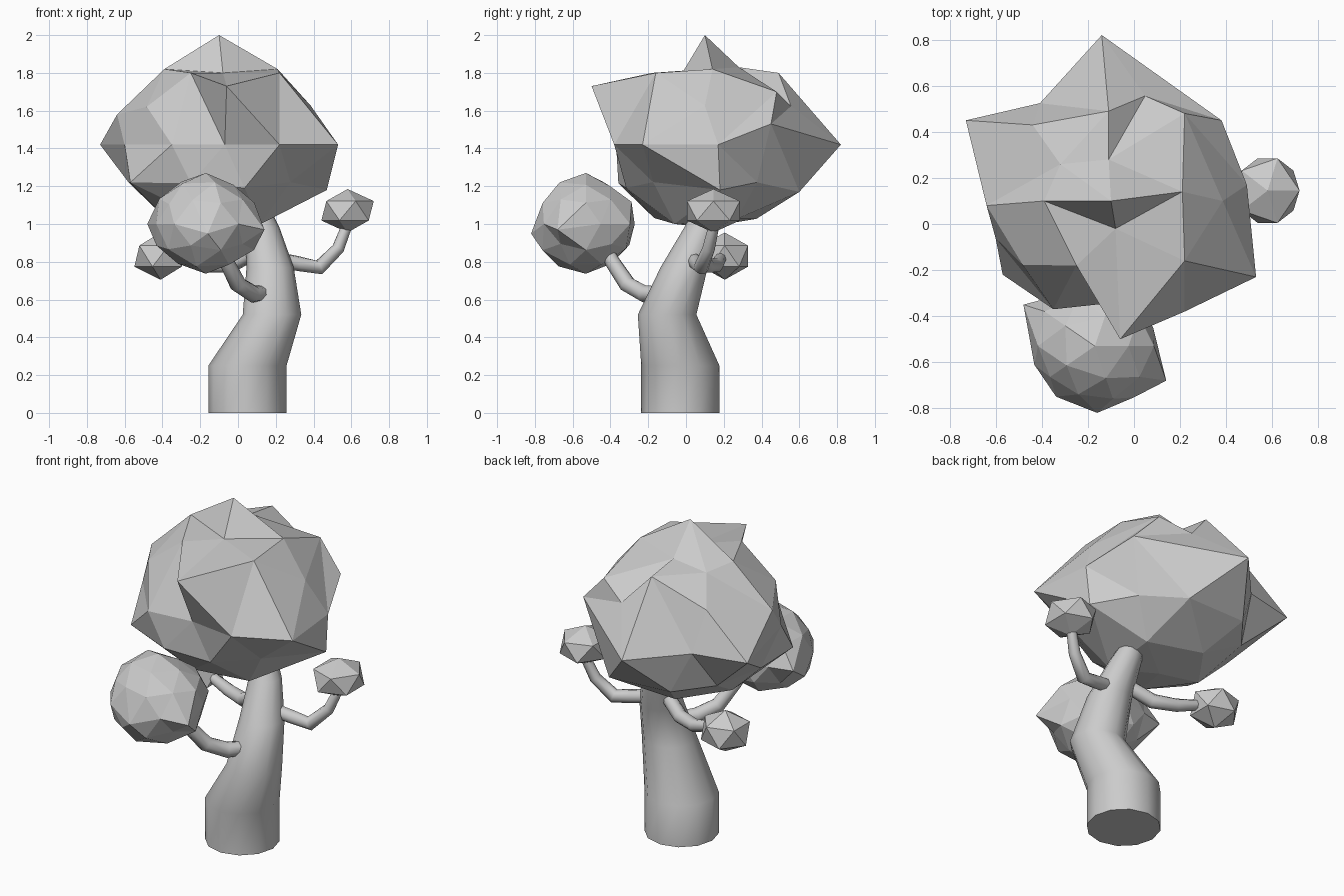
import bpy, bmesh, math, random
from mathutils import Vector

if "Cube" in bpy.data.objects:
    bpy.data.objects.remove(bpy.data.objects["Cube"])

random.seed(4)


def finish(bm, name, smooth):
    bmesh.ops.recalc_face_normals(bm, faces=bm.faces)
    mesh = bpy.data.meshes.new(name)
    bm.to_mesh(mesh)
    bm.free()
    if smooth:
        mesh.shade_smooth()
        mesh.set_sharp_from_angle(angle=math.radians(50))
    obj = bpy.data.objects.new(name, mesh)
    bpy.context.collection.objects.link(obj)
    return obj


def tube(name, path, sides, level=False):
    """Loft rings along (x, y, z, radius) points; level keeps rings horizontal."""
    bm = bmesh.new()
    pts = [Vector(p[:3]) for p in path]
    up = Vector((0, 0, 1))
    rings = []
    for i, p in enumerate(pts):
        tangent = pts[min(i + 1, len(pts) - 1)] - pts[max(i - 1, 0)]
        rot = up.rotation_difference(up if level else tangent)
        ring = []
        for k in range(sides):
            a = 2 * math.pi * k / sides
            offset = Vector((math.cos(a), math.sin(a), 0)) * path[i][3]
            ring.append(bm.verts.new(p + rot @ offset))
        rings.append(ring)
    for a, b in zip(rings, rings[1:]):
        for k in range(sides):
            n = (k + 1) % sides
            bm.faces.new((a[k], a[n], b[n], b[k]))
    bm.faces.new(rings[0])
    bm.faces.new(rings[-1])
    return finish(bm, name, True)


def tuft(name, centre, radii, subdiv, jitter=0.0, spikes=()):
    """Faceted leaf ball; each spike pulls the best aligned free vertex to a point."""
    bm = bmesh.new()
    bmesh.ops.create_icosphere(bm, subdivisions=subdiv, radius=1)
    c = Vector(centre)
    free = list(bm.verts)
    directions = {v: v.co.normalized() for v in free}
    for v in free:
        s = 1 + random.uniform(-jitter, jitter)
        v.co = c + Vector([d * r * s for d, r in zip(directions[v], radii)])
    for spike in spikes:
        d = Vector([(q - o) / r for q, o, r in zip(spike, centre, radii)]).normalized()
        best = max(free, key=lambda v: directions[v].dot(d))
        if directions[best].dot(d) > 0.86:
            best.co = spike
            free.remove(best)
    return finish(bm, name, False)


# Trunk
tube("trunk", [(.05, -.03, 0, .207), (.05, -.03, .25, .207), (.18, -.10, .52, .155),
               (.17, -.01, .77, .125), (.13, .08, .98, .09), (.10, .11, 1.08, .07)], 12, True)

# Branches
tube("right_branch", [(.22, .04, .81, .04), (.32, .06, .79, .04), (.43, .08, .77, .04),
                      (.53, .12, .87, .033), (.58, .15, 1.0, .028)], 8)
tube("front_branch", [(.14, -.14, .63, .04), (.08, -.22, .63, .047), (0, -.31, .68, .045),
                      (-.06, -.39, .80, .04), (-.10, -.44, .90, .035)], 8)
tube("left_branch", [(.12, .04, .87, .04), (-.04, .11, .78, .042), (-.17, .16, .78, .038),
                     (-.34, .19, .83, .028)], 8)

# Leaf tufts on the branches
tuft("right_tuft", (.58, .145, 1.07), (.155, .165, .115), 1)
tuft("left_tuft", (-.41, .205, .83), (.155, .145, .125), 1)
tuft("front_tuft", (-.17, -.53, 1.0), (.285, .27, .25), 2, 0.07,
     [(.14, -.68, .97), (-.48, -.35, 1.0), (-.16, -.82, .95), (-.17, -.53, 1.27)])

# Main canopy
tuft("canopy", (-.10, .10, 1.42), (.53, .53, .45), 2, 0.03, [
    (-.10, .10, 2.0), (.21, .14, 1.82), (-.11, .28, 1.83), (-.39, .10, 1.82), (-.08, -.02, 1.80),
    (-.14, .82, 1.42), (-.73, .45, 1.42), (.53, -.23, 1.42), (-.06, -.50, 1.73),
    (-.25, -.18, 1.80), (.22, -.16, 1.80), (-.11, .49, 1.80), (.22, .48, 1.70), (-.44, .43, 1.66),
    (-.35, -.37, 1.42), (-.07, -.34, 1.42), (.22, -.38, 1.42), (.38, .45, 1.53),
    (.49, .17, 1.42), (-.64, .08, 1.58), (-.57, -.22, 1.22), (.47, .18, 1.18),
    (.10, .60, 1.17), (-.30, .58, 1.18), (.12, -.06, 1.0)])
